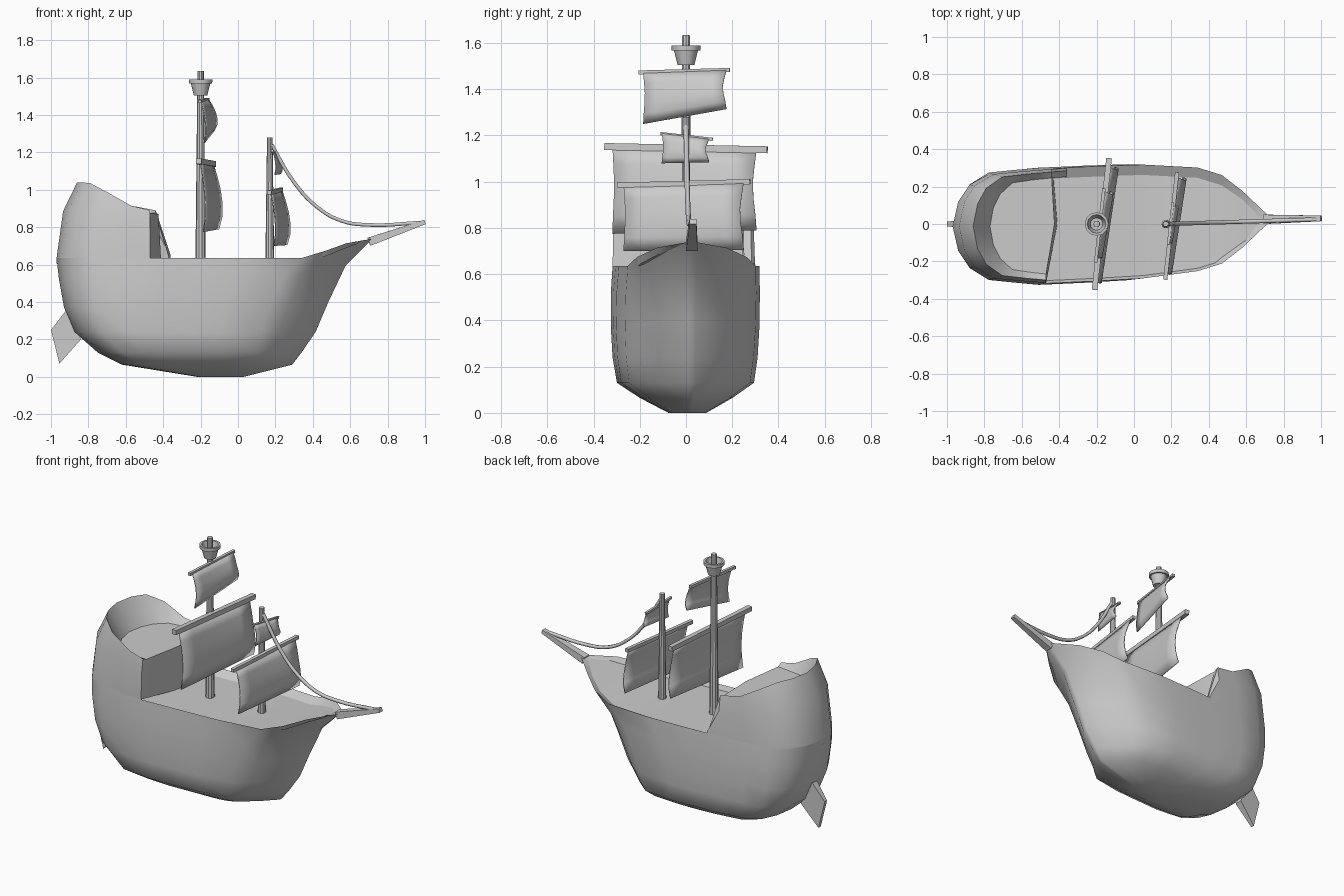
import bpy, bmesh, math
from mathutils import Vector

if "Cube" in bpy.data.objects:
    bpy.data.objects.remove(bpy.data.objects["Cube"])


def mesh(name, verts, faces, thick=0):
    me = bpy.data.meshes.new(name)
    me.from_pydata([tuple(v) for v in verts], [], faces)
    bm = bmesh.new()
    bm.from_mesh(me)
    bmesh.ops.recalc_face_normals(bm, faces=bm.faces)
    bm.to_mesh(me)
    bm.free()
    ob = bpy.data.objects.new(name, me)
    bpy.context.collection.objects.link(ob)
    if thick:
        m = ob.modifiers.new("thickness", 'SOLIDIFY')
        m.thickness = thick
        m.offset = 0
    return ob


def loft(name, rows, closed=False, caps=(), thick=0):
    n = len(rows[0])
    verts = [p for r in rows for p in r]
    faces = [(r * n + i, r * n + (i + 1) % n, (r + 1) * n + (i + 1) % n, (r + 1) * n + i)
             for r in range(len(rows) - 1) for i in range(n if closed else n - 1)]
    faces += [tuple(range(r * n, r * n + n)) for r in caps]
    return mesh(name, verts, faces, thick)


def lathe(name, x, y, profile, sides=10):
    rows = [[(x + r * math.cos(2 * math.pi * i / sides), y + r * math.sin(2 * math.pi * i / sides), z)
             for i in range(sides)] for r, z in profile]
    return loft(name, rows, True, (0, len(rows) - 1))


def beam(name, a, b, wa, ha, wb, hb):
    # tapered square bar from a to b
    a, b = Vector(a), Vector(b)
    d = (b - a).normalized()
    s = d.cross(Vector((0, 0, 1))).normalized()
    u = s.cross(d)
    rows = [[p + s * (i * w / 2) + u * (j * h / 2) for i, j in ((-1, -1), (1, -1), (1, 1), (-1, 1))]
            for p, w, h in ((a, wa, ha), (b, wb, hb))]
    return loft(name, rows, True, (0, 1))


# Hull: plan outline of the sheer line, stern to bow, scaled for each waterline
T = [(-.97, 0), (-.94, .13), (-.88, .22), (-.77, .28), (-.6, .295), (-.47, .305), (-.36, .305),
     (-.2, .305), (.05, .302), (.34, .275), (.47, .235), (.58, .15), (.72, .018)]
N = len(T)
ORDER = [(i, -1) for i in range(N - 1, -1, -1)] + [(i, 1) for i in range(1, N)]
SHEER = {10: .675, 11: .715, 12: .74}


def skew(x):
    return -.012 + .037 * min(1, max(0, (x + .5) / .8))


def waterline(s, b, w, z, fine=1, sheer=False):
    row = []
    for i, side in ORDER:
        x = s + (T[i][0] + .97) / 1.69 * (b - s)
        y = T[i][1] / .305 * w * (fine if i > 9 else 1)
        rise = (SHEER.get(i, .635) - .635) * max(0, (z - .24) / .4)
        row.append((x, side * y + skew(x), z + rise))
    return row


rows = [waterline(*r) for r in ((-.22, .03, .08, 0), (-.62, .29, .195, .065, .85), (-.75, .34, .29, .13, .85),
                                (-.875, .415, .306, .24, .88), (-.93, .485, .313, .37, .93),
                                (-.957, .575, .313, .52, .98))]
top = waterline(-.97, .72, .307, .635)
BOW = {10: .645, 11: .69, 12: .728}
deck = [(x - (.05 if i == N - 1 else 0), y - side * min(.055 if side > 0 else .015, T[i][1] * .3),
         BOW.get(i, .605)) for (i, side), (x, y, z) in zip(ORDER, top)]
hull = loft("hull", rows + [top, deck], True, (0,))

# Deck: planked across from side to side
mid = N - 1
loft("main_deck", [[deck[mid - i], deck[mid + i]] for i in range(N)])

# Stern castle: raised wall round the stern, with a ramp on the far side
RIM = [1.04, 1.04, 1.035, .99, .915, .89, .65]
sel = range(N - 6, N + 6)


def castle_row(f, shift, inset, floor=None):
    out = []
    for k in sel:
        i, side = ORDER[k]
        x, y, z = top[k]
        t = max(0, (-.47 - x) / .5)
        zz = z + (RIM[i] - z) * f
        if floor:
            zz = min(floor, zz - .01) if i < 6 else .6
        if i == 5 and side > 0:
            x += .03
        out.append((x + shift * t, y - side * inset * min(1, T[i][1] / .2), zz))
    return out


c_low = [top[k] for k in sel]
c_mid = castle_row(.62, .035, .003)
c_rim = castle_row(1, .11, .018)
c_in = castle_row(1, .2, .05, .875)
n = len(c_low)
front = (-.425, 0, .87)
castle_floor = c_in[:-1] + [front]
loft("stern_castle", [c_low, c_mid, c_rim, c_in])
mesh("castle_deck", castle_floor, [tuple(range(n))])
a, b = c_in[0], c_in[n - 2]
mesh("castle_bulkhead", [c_low[0], c_mid[0], c_rim[0], a, b, (b[0] + .01, b[1], .6), (-.41, 0, .6), front],
     [(0, 1, 2, 3, 7, 6), (7, 4, 5, 6)])

# Rudder
P = [(-.90, .38), (-1.0, .25), (-.955, .07), (-.84, .2)]
loft("rudder", [[(x, y + s * w, z) for (x, z), w in zip(P, (.025, .012, .012, .025))]
                for s, y in ((-1, 0), (1, 0))], True, (0, 1))

# Bowsprit
beam("bowsprit", (.70, .025, .722), (1.0, .03, .828), .05, .045, .03, .024)

# Masts and crow's nest
lathe("main_mast", -.2, 0, [(.028, .59), (.017, 1.635)])
lathe("fore_mast", .17, 0, [(.024, .59), (.015, 1.28)])
lathe("crows_nest", -.2, 0, [(.015, 1.505), (.036, 1.505), (.052, 1.568), (.062, 1.568), (.063, 1.59),
                            (.05, 1.59), (.033, 1.52), (.015, 1.52)], 12)


# Yards with billowing sails
def sail(name, cx, yard, ztop, ys, zbot, bulge, size):
    def px(y):
        return cx + .11 * y
    beam(name + "_yard", (px(yard[0]), yard[0], ztop[0]), (px(yard[1]), yard[1], ztop[1]),
         size, size, size, size)
    rows = []
    for v, f, pinch in ((0, 0, 0), (.2, .45, .01), (.4, .8, .018), (.6, 1, .015), (.8, 1, .006), (1, .65, 0)):
        row = []
        for k in range(7):
            u = k / 6
            y = ys[0] + (ys[1] - ys[0]) * u
            zt = ztop[0] + (ztop[1] - ztop[0]) * u
            zb = zbot[0] + (zbot[1] - zbot[0]) * u
            row.append((px(y) + .005 + bulge * f * (.55 + .45 * u), y + pinch * (.4 - 1.3 * u),
                        zt + (zb - zt) * v))
        rows.append(row)
    loft(name, rows, thick=.006)


sail("main_sail", -.172, (-.352, .352), (1.152, 1.138), (-.318, .305), (.775, .79), .048, .03)
sail("main_topsail", -.182, (-.205, .19), (1.472, 1.483), (-.185, .175), (1.25, 1.315), .045, .018)
sail("fore_sail", .2, (-.298, .277), (.985, 1.0), (-.27, .25), (.7, .705), .045, .022)
sail("fore_topsail", .195, (-.11, .115), (1.208, 1.183), (-.105, .1), (1.08, 1.085), .025, .014)

# Forestay rope
cu = bpy.data.curves.new("forestay", 'CURVE')
cu.dimensions = '3D'
cu.bevel_depth = .011
cu.bevel_resolution = 1
cu.resolution_u = 5
pts = [(.18, 1.24), (.3, 1.04), (.42, .91), (.55, .835), (.7, .812), (.98, .825)]
sp = cu.splines.new('BEZIER')
sp.bezier_points.add(len(pts) - 1)
for bp, (x, z) in zip(sp.bezier_points, pts):
    bp.co = (x, .03 * (x - .17), z)
    bp.handle_left_type = bp.handle_right_type = 'AUTO'
bpy.context.collection.objects.link(bpy.data.objects.new("forestay", cu))

# Smooth shading with sharp edges kept; the hull blends over its chine
for ob in list(bpy.context.collection.objects):
    if ob.type == 'MESH':
        bpy.ops.object.select_all(action='DESELECT')
        ob.select_set(True)
        bpy.context.view_layer.objects.active = ob
        bpy.ops.object.shade_smooth_by_angle(angle=math.radians(62 if ob == hull else 35))
